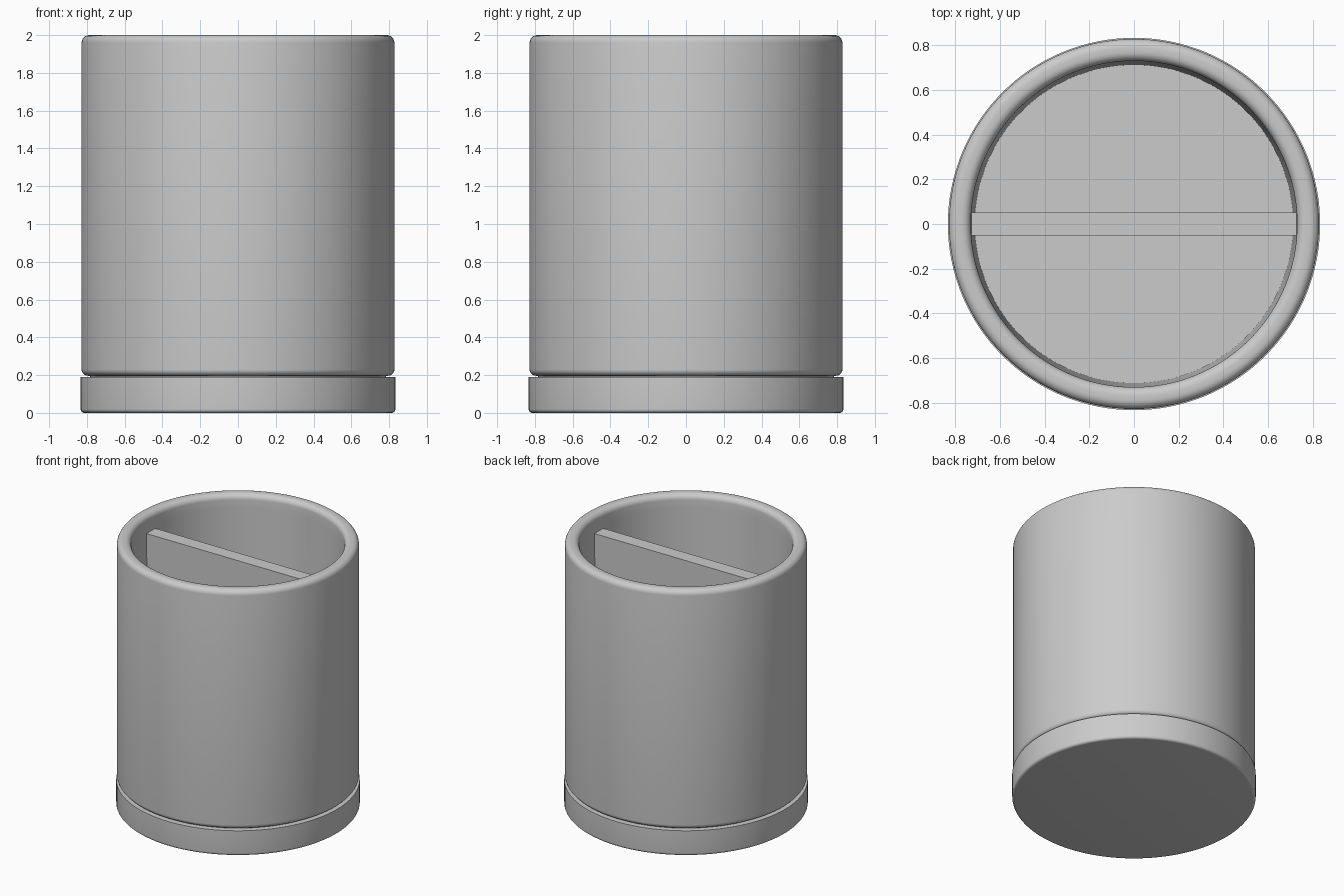
import bpy
import bmesh
import math

SEGMENTS = 128

cube = bpy.data.objects.get("Cube")
if cube:
    bpy.data.objects.remove(cube, do_unlink=True)

# Single plain grey finish
grey = bpy.data.materials.new("plain grey")
grey.use_nodes = True
colour = (0.6, 0.6, 0.6, 1)
grey.diffuse_color = colour
grey.node_tree.nodes["Principled BSDF"].inputs["Base Color"].default_value = colour


def finish(name, bm):
    bmesh.ops.recalc_face_normals(bm, faces=bm.faces)
    mesh = bpy.data.meshes.new(name)
    bm.to_mesh(mesh)
    bm.free()
    mesh.materials.append(grey)
    obj = bpy.data.objects.new(name, mesh)
    bpy.context.collection.objects.link(obj)
    return obj


def fillet(cx, cz, r, start, end, steps=6):
    """Arc of (radius, height) points, angles in degrees."""
    angles = [math.radians(start + (end - start) * i / steps) for i in range(steps + 1)]
    return [(cx + r * math.cos(a), cz + r * math.sin(a)) for a in angles]


def lathe(name, profile):
    """Spin a profile that starts and ends on the axis."""
    bm = bmesh.new()
    verts = [bm.verts.new((r, 0, z)) for r, z in profile]
    edges = [bm.edges.new(pair) for pair in zip(verts, verts[1:])]
    bmesh.ops.spin(bm, geom=verts + edges, cent=(0, 0, 0), axis=(0, 0, 1),
                   angle=2 * math.pi, steps=SEGMENTS, use_merge=True)
    bmesh.ops.remove_doubles(bm, verts=bm.verts, dist=1e-5)
    obj = finish(name, bm)
    bpy.ops.object.select_all(action="DESELECT")
    obj.select_set(True)
    bpy.context.view_layer.objects.active = obj
    bpy.ops.object.shade_smooth_by_angle(angle=math.radians(35))
    return obj


# Saucer under the cup, with a softened lower edge
lathe("saucer", [(0, 0)] + fillet(0.813, 0.02, 0.02, -90, 0)
      + [(0.833, 0.19), (0.79, 0.19), (0.79, 0.17), (0, 0.17)])

# Hollow cup: rounded foot, outer wall, rounded rim, slightly tapered inside
lathe("cup", [(0, 0.172), (0.775, 0.172), (0.785, 0.195)]
      + fillet(0.795, 0.23, 0.033, -70, 0)
      + fillet(0.788, 1.96, 0.04, 0, 90)
      + fillet(0.77, 1.96, 0.04, 90, 180)
      + [(0.73, 1.9), (0.712, 0.28), (0, 0.28)])

# Upright divider across the middle of the cup
bm = bmesh.new()
bmesh.ops.create_cube(bm, size=1)
floor, top = 0.27, 1.87
for v in bm.verts:
    v.co.x *= 1.456 if v.co.z > 0 else 1.43
    v.co.y *= 0.104
    v.co.z = top if v.co.z > 0 else floor
finish("divider", bm)
